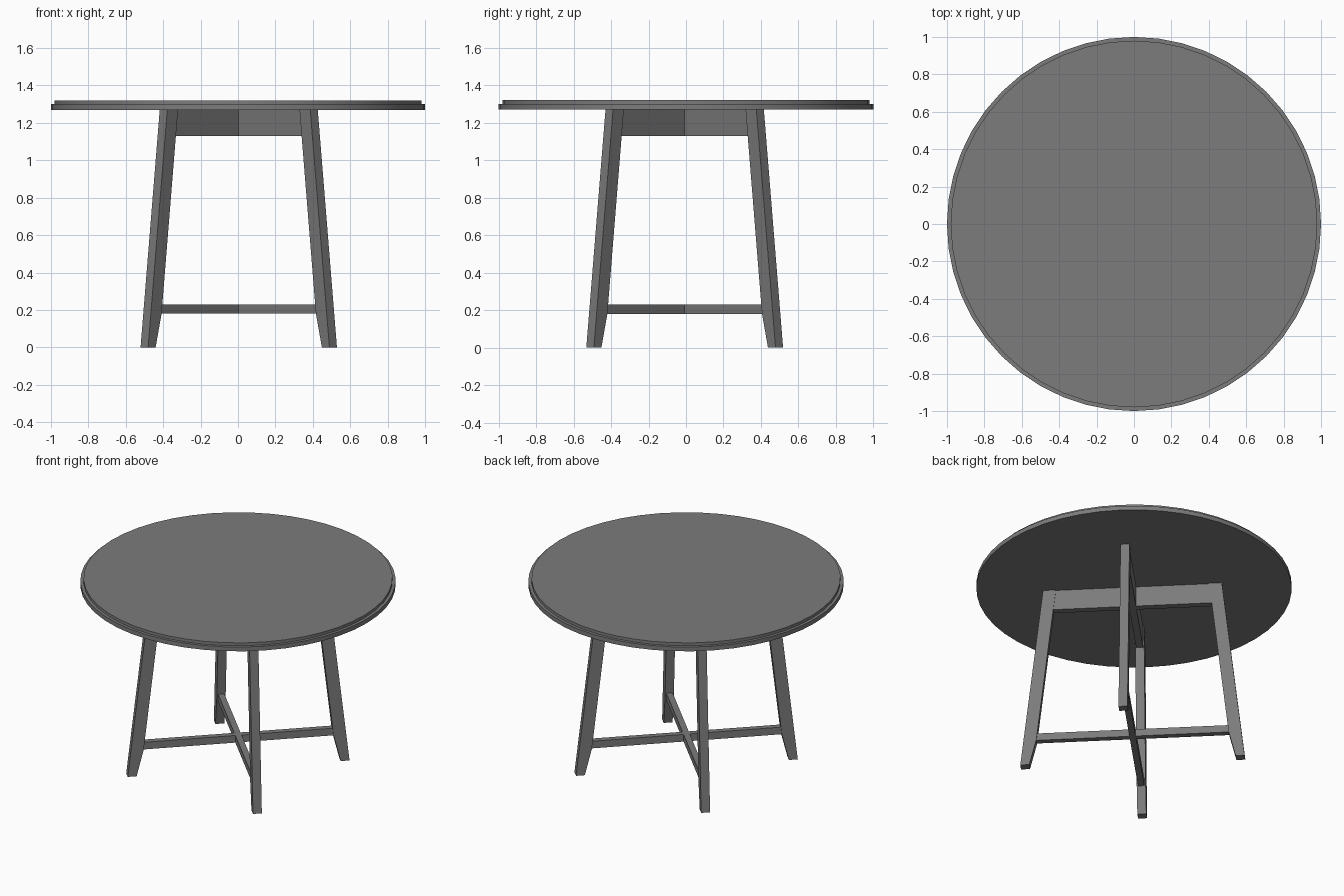
import bpy, bmesh
from math import pi, radians
from mathutils import Matrix, Vector

cube = bpy.data.objects.get("Cube")
if cube:
    bpy.data.objects.remove(cube, do_unlink=True)

GREY = (0.2, 0.2, 0.2, 1)
paint = bpy.data.materials.new("dark grey paint")
paint.use_nodes = True
paint.diffuse_color = GREY
paint.node_tree.nodes["Principled BSDF"].inputs["Base Color"].default_value = GREY

UNDERSIDE = 1.27
FRAME_CENTRE = Vector((0.004, -0.007, 0))


def finish(bm, name):
    bmesh.ops.recalc_face_normals(bm, faces=bm.faces)
    mesh = bpy.data.meshes.new(name)
    bm.to_mesh(mesh)
    bm.free()
    mesh.materials.append(paint)
    obj = bpy.data.objects.new(name, mesh)
    bpy.context.collection.objects.link(obj)
    return obj


def slab(name, profile, thickness, angle):
    """Extrude an upright (radius, height) outline and turn it about z."""
    bm = bmesh.new()
    face = bm.faces.new([bm.verts.new((u, -thickness / 2, z)) for u, z in profile])
    side = bmesh.ops.extrude_face_region(bm, geom=[face])["geom"]
    moved = [v for v in side if isinstance(v, bmesh.types.BMVert)]
    bmesh.ops.translate(bm, verts=moved, vec=(0, thickness, 0))
    turn = Matrix.Translation(FRAME_CENTRE) @ Matrix.Rotation(angle, 4, "Z")
    bmesh.ops.transform(bm, matrix=turn, verts=bm.verts)
    return finish(bm, name)


def rail(name, reach, low, high, thickness, angle):
    outline = [(-reach, low), (reach, low), (reach, high), (-reach, high)]
    slab(name, outline, thickness, angle)


# Round top with a stepped rim, spun from half its cross-section
bm = bmesh.new()
rim = [(0, UNDERSIDE), (1, UNDERSIDE), (1, 1.3), (0.98, 1.3), (0.98, 1.32), (0, 1.32)]
verts = [bm.verts.new((r, 0, z)) for r, z in rim]
edges = [bm.edges.new(pair) for pair in zip(verts, verts[1:])]
bmesh.ops.spin(bm, geom=verts + edges, cent=(0, 0, 0), axis=(0, 0, 1),
               angle=2 * pi, steps=48)
bmesh.ops.remove_doubles(bm, verts=bm.verts, dist=0.0001)
top = finish(bm, "table_top")
bpy.context.view_layer.objects.active = top
top.select_set(True)
bpy.ops.object.shade_smooth_by_angle(angle=radians(30))

# Four splayed legs on the diagonals, tapered at the foot
leg_outline = [(0.657, 0), (0.714, 0), (0.569, UNDERSIDE), (0.488, UNDERSIDE), (0.612, 0.18)]
corners = ["back_left", "back_right", "front_right", "front_left"]
for i, corner in enumerate(corners):
    slab(corner + "_leg", leg_outline, 0.057, pi / 4 + i * pi / 2)

# Crossed boards under the top and crossed stretchers near the floor
for i, label in enumerate(["first", "second"]):
    angle = pi / 4 + i * pi / 2
    rail(label + "_apron", 0.52, 1.13, UNDERSIDE, 0.045, angle)
    rail(label + "_stretcher", 0.63, 0.18, 0.23, 0.04, angle)
